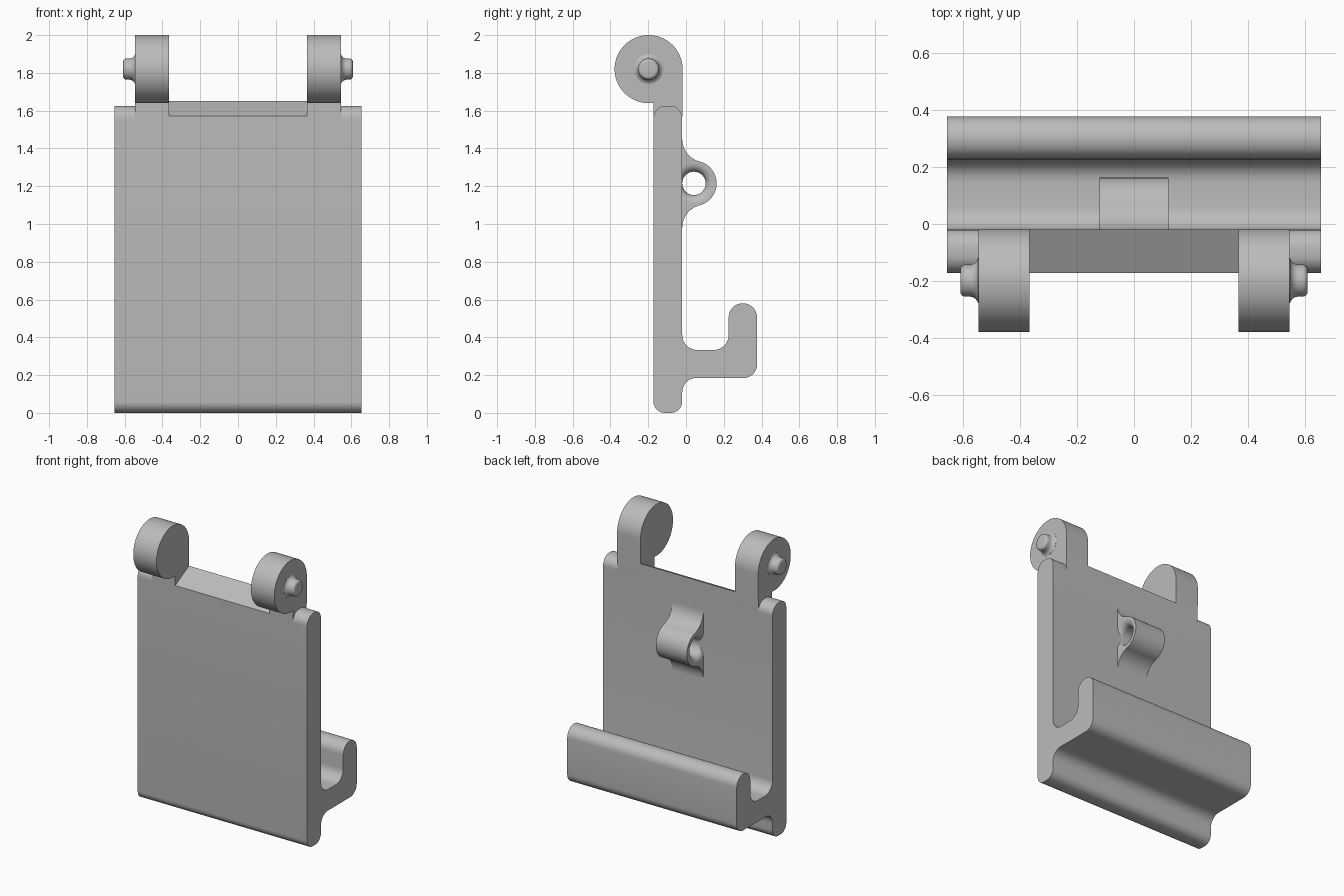
import bpy, bmesh
from math import sin, cos, pi, radians, atan2, hypot
from mathutils import Vector

cube = bpy.data.objects.get("Cube")
if cube:
    bpy.data.objects.remove(cube)

grey = bpy.data.materials.new("plain grey")
grey.use_nodes = True
grey.diffuse_color = (0.5, 0.5, 0.5, 1)
grey.node_tree.nodes["Principled BSDF"].inputs["Base Color"].default_value = (0.5, 0.5, 0.5, 1)


def finish(name, bm):
    """Turn a bmesh into a shaded object."""
    bmesh.ops.recalc_face_normals(bm, faces=bm.faces)
    mesh = bpy.data.meshes.new(name)
    bm.to_mesh(mesh)
    bm.free()
    mesh.materials.append(grey)
    obj = bpy.data.objects.new(name, mesh)
    bpy.context.collection.objects.link(obj)
    return obj


def smooth(obj):
    bpy.ops.object.select_all(action='DESELECT')
    obj.select_set(True)
    bpy.context.view_layer.objects.active = obj
    bpy.ops.object.shade_smooth_by_angle(angle=radians(30))


def extrude(name, outline, x0, x1):
    """Extrude a (y, z) outline along x."""
    bm = bmesh.new()
    face = bm.faces.new([bm.verts.new((x0, y, z)) for y, z in outline])
    out = bmesh.ops.extrude_face_region(bm, geom=[face])
    moved = [v for v in out["geom"] if isinstance(v, bmesh.types.BMVert)]
    bmesh.ops.translate(bm, verts=moved, vec=(x1 - x0, 0, 0))
    return finish(name, bm)


def lathe(name, profile, y, z, steps=48):
    """Revolve an (x, radius) profile around an x axis line, with closed ends."""
    bm = bmesh.new()
    rings = [[bm.verts.new((x, y + r * cos(2 * pi * i / steps), z + r * sin(2 * pi * i / steps)))
              for i in range(steps)] for x, r in profile]
    for a, b in zip(rings, rings[1:]):
        for i in range(steps):
            j = (i + 1) % steps
            bm.faces.new((a[i], a[j], b[j], b[i]))
    bm.faces.new(rings[0])
    bm.faces.new(rings[-1])
    return finish(name, bm)


def arc(cy, cz, r, a0, a1, n=16):
    return [(cy + r * cos(a0 + (a1 - a0) * i / n), cz + r * sin(a0 + (a1 - a0) * i / n))
            for i in range(n + 1)]


def rounded(corners, n=8):
    """Round the right-angled corners (y, z, radius) of an outline."""
    pts = []
    for i, (y, z, r) in enumerate(corners):
        p = Vector((y, z))
        if r == 0:
            pts.append((y, z))
            continue
        u = (Vector(corners[i - 1][:2]) - p).normalized() * r
        v = (Vector(corners[(i + 1) % len(corners)][:2]) - p).normalized() * r
        for k in range(n + 1):
            t = k / n * pi / 2
            pts.append(tuple(p + u * (1 - sin(t)) + v * (1 - cos(t))))
    return pts


FRONT, BACK, SEAM = -0.172, -0.02, 1.55
HALF, ARM_OUT, ARM_IN = 0.655, 0.545, 0.365

# Plate and hook rail in one section
smooth(extrude("plate_with_hook", rounded([
    (FRONT, SEAM, 0), (FRONT, 0, 0.06), (BACK, 0, 0.06), (BACK, 0.185, 0.075),
    (0.376, 0.185, 0.07), (0.376, 0.58, 0.073), (0.226, 0.58, 0.073),
    (0.226, 0.333, 0.08), (BACK, 0.333, 0.08), (BACK, SEAM, 0)]), -HALF, HALF))

# Sloped top edge between the arms
extrude("sloped_top_edge", [(FRONT, SEAM), (FRONT, 1.572), (BACK, 1.652), (BACK, SEAM)],
        -ARM_IN, ARM_IN)

# Arms, rounded shoulders and pins on both sides
PIN_Y, PIN_Z, KNUCKLE = -0.198, 1.82, 0.18
dy = FRONT - PIN_Y
start = atan2(-(KNUCKLE ** 2 - dy ** 2) ** 0.5, dy)
arm = [(FRONT, SEAM)] + arc(PIN_Y, PIN_Z, KNUCKLE, start, -2 * pi, 56) + [(BACK, SEAM)]
shoulder = rounded([(FRONT, SEAM, 0), (FRONT, 1.626, 0.065), (BACK, 1.626, 0.065), (BACK, SEAM, 0)])
flare = [(0.575 - 0.03 * cos(t), 0.086 - 0.03 * sin(t)) for t in [k * pi / 12 for k in range(1, 7)]]
tip = [(0.59 + 0.018 * sin(t), 0.038 + 0.018 * cos(t)) for t in [k * pi / 12 for k in range(7)]]
for side, s in (("left", 1), ("right", -1)):
    smooth(extrude(side + "_arm", arm, s * ARM_IN, s * ARM_OUT))
    smooth(extrude(side + "_shoulder", shoulder, s * ARM_OUT, s * HALF))
    pin = [(ARM_OUT - 0.01, flare[0][1])] + flare + tip
    smooth(lathe(side + "_pin", [(s * x, r) for x, r in pin], PIN_Y, PIN_Z))

# Loop with filleted roots
LOOP_Y, LOOP_Z, LOOP_R, LOOP_HALF = 0.042, 1.215, 0.12, 0.12
ROOT_R, RISE = 0.123, 0.235
root_y = BACK + ROOT_R
lean = atan2(RISE, root_y - LOOP_Y)
upper = arc(root_y, LOOP_Z + RISE, ROOT_R, pi, pi + lean, 12)
nose = arc(LOOP_Y, LOOP_Z, LOOP_R, lean, -lean, 28)
lower = [(y, 2 * LOOP_Z - z) for y, z in reversed(upper)]
sink = BACK - 0.02
outline = [(sink, LOOP_Z + RISE)] + upper + nose[1:-1] + lower + [(sink, LOOP_Z - RISE)]
loop = extrude("loop", outline, -LOOP_HALF, LOOP_HALF)

# Hole through the loop, flared at both ends
HOLE, EASE = 0.062, 0.045
end = [(LOOP_HALF - EASE * (1 - sin(t)), HOLE + EASE * (1 - cos(t)))
       for t in [k * pi / 16 for k in range(9)]]
end.append((LOOP_HALF + 0.05, HOLE + EASE))
cutter = lathe("hole_cutter", [(-x, r) for x, r in reversed(end)] + end, LOOP_Y, LOOP_Z)
cutter.hide_render = True
cut = loop.modifiers.new("hole", 'BOOLEAN')
cut.operation, cut.solver, cut.object = 'DIFFERENCE', 'EXACT', cutter
bpy.context.view_layer.objects.active = loop
bpy.ops.object.modifier_apply(modifier=cut.name)
bpy.data.objects.remove(cutter)
smooth(loop)
